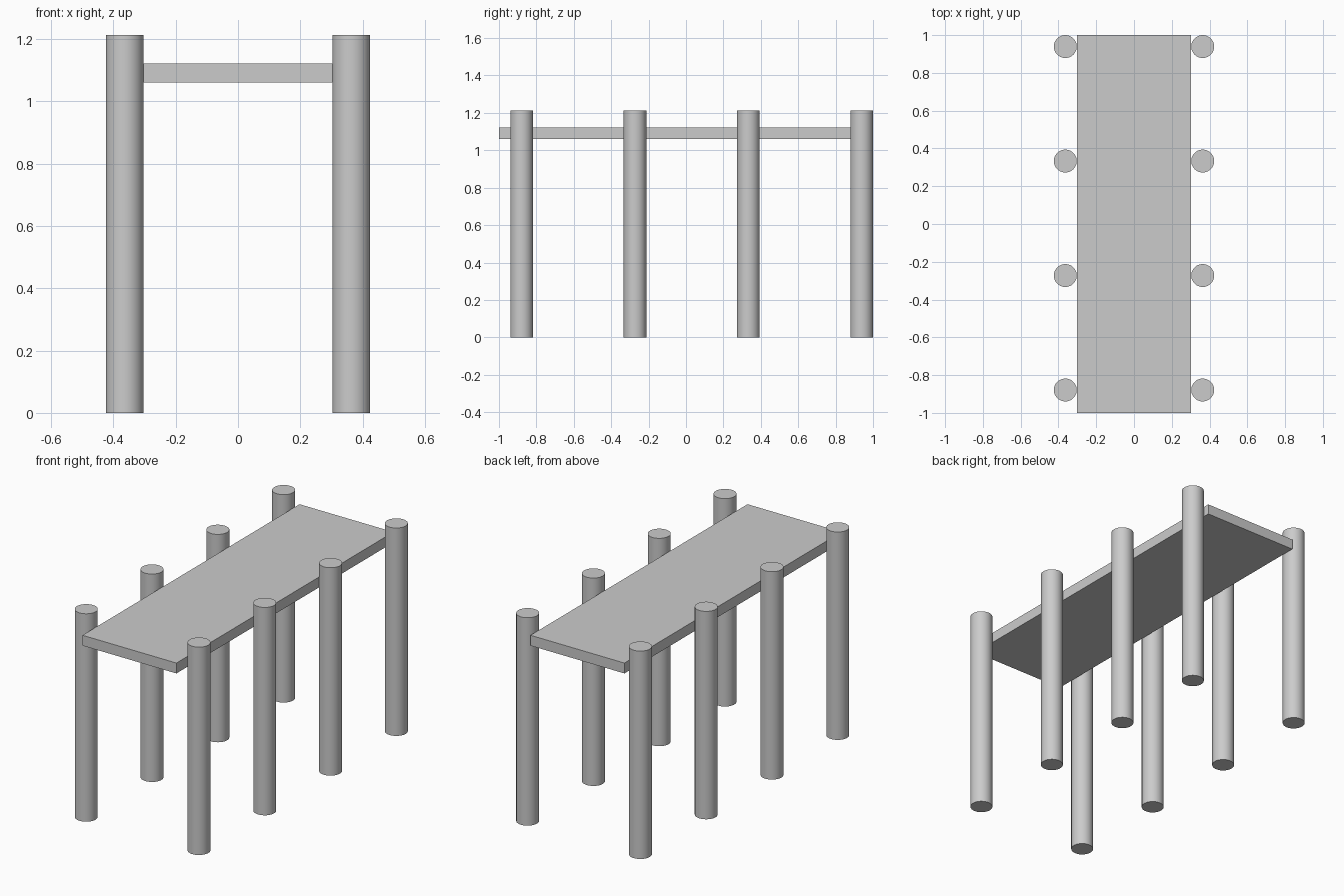
import bpy
import math

if "Cube" in bpy.data.objects:
    bpy.data.objects.remove(bpy.data.objects["Cube"])

U = 2 / 3.3            # one design unit: deck is 3.3 units long
POST_R = 0.1 * U
POST_H = 2.0 * U
DECK_W, DECK_L, DECK_T = 1.0 * U, 2.0, 0.1 * U


def post(name, x, y):
    bpy.ops.mesh.primitive_cylinder_add(vertices=48, radius=POST_R, depth=POST_H,
                                        location=(x, y, POST_H / 2))
    bpy.context.object.name = name
    bpy.ops.object.shade_smooth_by_angle(angle=math.radians(30))


# Flat deck
bpy.ops.mesh.primitive_cube_add(size=1, location=(0, 0, 1.8 * U))
deck = bpy.context.object
deck.name = "deck"
deck.scale = (DECK_W, DECK_L, DECK_T)
bpy.ops.object.transform_apply(location=False, rotation=False, scale=True)

# Two rows of posts touching the deck sides; the last pair is flush with the back
for side, sx in (("left", -1), ("right", 1)):
    for i in range(4):
        y = DECK_L / 2 - POST_R - i * U
        post(f"{side}_post_{i + 1}", sx * (DECK_W / 2 + POST_R), y)
